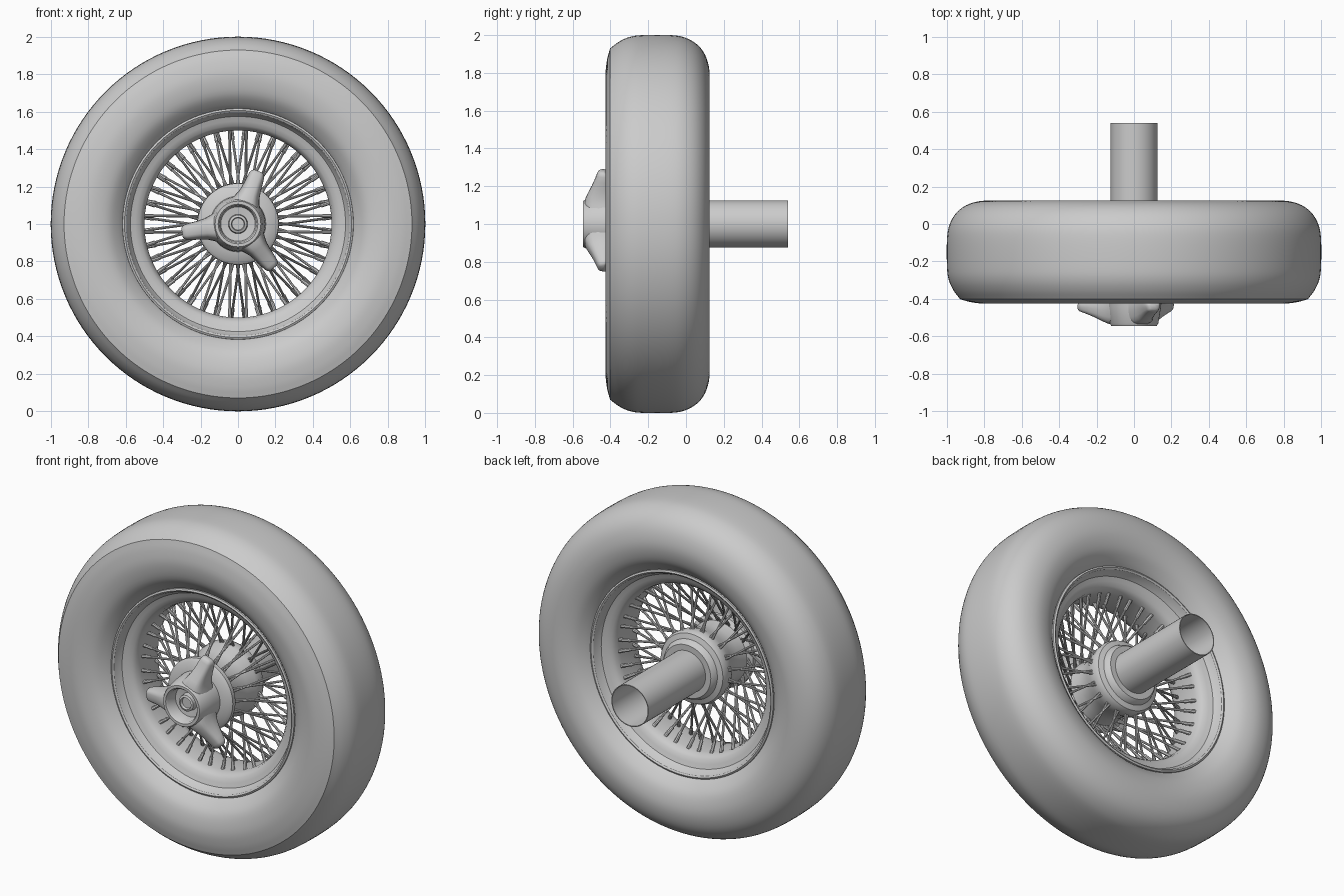
import bpy, bmesh
from math import sin, cos, tau, radians, pi
from mathutils import Vector, Matrix

cube = bpy.data.objects.get("Cube")
if cube:
    bpy.data.objects.remove(cube, do_unlink=True)

MID = -0.15   # centre plane of the tyre along y


def finish(name, bm, angle=35):
    bmesh.ops.remove_doubles(bm, verts=bm.verts, dist=1e-5)
    bmesh.ops.recalc_face_normals(bm, faces=bm.faces)
    mesh = bpy.data.meshes.new(name)
    bm.to_mesh(mesh)
    bm.free()
    ob = bpy.data.objects.new(name, mesh)
    bpy.context.collection.objects.link(ob)
    bpy.ops.object.select_all(action="DESELECT")
    ob.select_set(True)
    bpy.context.view_layer.objects.active = ob
    bpy.ops.object.shade_smooth_by_angle(angle=radians(angle))
    return ob


def curve(points, steps=4):
    """Smooth curve through the (radius, y) points."""
    p = [Vector(q) for q in points]
    p = [2 * p[0] - p[1]] + p + [2 * p[-1] - p[-2]]
    out = []
    for a, b, c, d in zip(p, p[1:], p[2:], p[3:]):
        for i in range(steps):
            t = i / steps
            out.append(0.5 * (2 * b + (c - a) * t + (2 * a - 5 * b + 4 * c - d) * t * t
                              + (3 * b - a - 3 * c + d) * t ** 3))
    return out + [p[-2]]


def at(radius, angle, y):
    return Vector((radius * cos(angle), y, 1 + radius * sin(angle)))


def lathe(name, profile, segments=96, loop=True, angle=35):
    """Turn a (radius, y) profile about the wheel axis."""
    bm = bmesh.new()
    rings = [[bm.verts.new(at(r, tau * i / segments, y)) for i in range(segments)]
             for r, y in profile]
    pairs = list(zip(rings, rings[1:]))
    if loop:
        pairs.append((rings[-1], rings[0]))
    for a, b in pairs:
        for i in range(segments):
            j = (i + 1) % segments
            bm.faces.new((a[i], a[j], b[j], b[i]))
    return finish(name, bm, angle)


# Tyre: bulging sidewalls with a crease on the front shoulder
front_wall = curve([(0.60, -0.31), (0.64, -0.36), (0.70, -0.405), (0.79, -0.425),
                    (0.87, -0.418), (0.93, -0.402)])
tread = curve([(0.93, -0.402), (0.965, -0.355), (0.99, -0.30), (1.0, -0.23), (1.0, -0.08),
               (0.985, 0.0), (0.945, 0.065), (0.88, 0.108), (0.79, 0.125), (0.70, 0.105),
               (0.64, 0.06), (0.60, 0.01)])
lathe("tyre", front_wall + tread[1:], 128, angle=25)

# Rim: rolled lips stepping down to the barrel, mirrored about the tyre centre
half_rim = [(0.60, 0.15), (0.618, 0.175), (0.617, 0.192), (0.607, 0.197), (0.597, 0.19),
            (0.588, 0.165), (0.575, 0.145), (0.55, 0.135), (0.525, 0.125), (0.508, 0.105),
            (0.50, 0.07)]
lathe("rim", [(r, MID - d) for r, d in half_rim] + [(r, MID + d) for r, d in reversed(half_rim)])

# Hub and open axle tube
lathe("hub", [(0, -0.39), (0.13, -0.39), (0.2, -0.375), (0.217, -0.36), (0.217, -0.335),
              (0.19, -0.315), (0.18, -0.26), (0.19, -0.18), (0.215, -0.13), (0.22, -0.075),
              (0.21, -0.055), (0.18, -0.045), (0.17, -0.02), (0.16, -0.01), (0, -0.01)],
      64, loop=False)
lathe("axle_tube", [(0.125, -0.03), (0.125, 0.54), (0.12, 0.54), (0.12, -0.03)], 48)

# Knock-off nut with a recessed centre and a small boss
lathe("nut_body", [(0, -0.37), (0.15, -0.37), (0.145, -0.44), (0.13, -0.53), (0.122, -0.545),
                   (0.106, -0.545), (0.098, -0.535), (0.092, -0.47), (0.052, -0.465),
                   (0.048, -0.50), (0.036, -0.505), (0.032, -0.49), (0, -0.49)],
      48, loop=False)


def nut_wing(name, angle):
    """Loft rounded sections outward along the wing."""
    bm = bmesh.new()
    # radius, half width, front y, rear y
    stations = [(0.105, 0.085, -0.538, -0.38), (0.135, 0.068, -0.535, -0.385),
                (0.17, 0.055, -0.52, -0.395), (0.21, 0.048, -0.50, -0.405),
                (0.25, 0.044, -0.483, -0.41), (0.28, 0.04, -0.472, -0.415),
                (0.295, 0.034, -0.466, -0.42), (0.303, 0.022, -0.455, -0.43)]
    rings = []
    count = 20
    for r, w, front, rear in stations:
        ring = []
        for i in range(count):
            c, s = cos(tau * i / count), sin(tau * i / count)
            u = w * abs(c) ** 0.6 * (1 if c > 0 else -1)
            v = abs(s) ** 0.6 * (1 if s > 0 else -1)
            u *= 1 - 0.18 * v
            y = (front + rear) / 2 + v * (front - rear) / 2
            ring.append(bm.verts.new((r, y, u)))
        rings.append(ring)
    for a, b in zip(rings, rings[1:]):
        for i in range(count):
            j = (i + 1) % count
            bm.faces.new((a[i], a[j], b[j], b[i]))
    bm.faces.new(rings[0])
    bm.faces.new(rings[-1])
    turn = Matrix.Translation((0, 0, 1)) @ Matrix.Rotation(-angle, 4, "Y")
    bmesh.ops.transform(bm, matrix=turn, verts=bm.verts)
    finish(name, bm, 50)


for i in range(3):
    nut_wing(f"nut_wing_{i + 1}", radians(69 + 120 * i))


def rod(bm, a, b, radius):
    d = b - a
    place = Matrix.Translation((a + b) / 2) @ d.to_track_quat("Z", "Y").to_matrix().to_4x4()
    bmesh.ops.create_cone(bm, cap_ends=True, segments=8, radius1=radius, radius2=radius,
                          depth=d.length, matrix=place)


# Crossed wire spokes with thicker nipples at the rim
def spoke_set(name, hub_r, hub_y, rim_y, phase, count=20):
    bm = bmesh.new()
    for i in range(count):
        for side in (-1, 1):
            angle = tau * (i + phase) / count
            rim_end = at(0.505, angle + side * radians(4), rim_y)
            hub_end = at(hub_r, angle - side * radians(3), hub_y)
            rod(bm, hub_end, rim_end, 0.007)
            rod(bm, rim_end.lerp(hub_end, 0.16), rim_end, 0.0105)
    finish(name, bm)


spoke_set("front_spokes", 0.185, -0.325, -0.07, 0)
spoke_set("rear_spokes", 0.20, -0.10, -0.21, 0.5)
